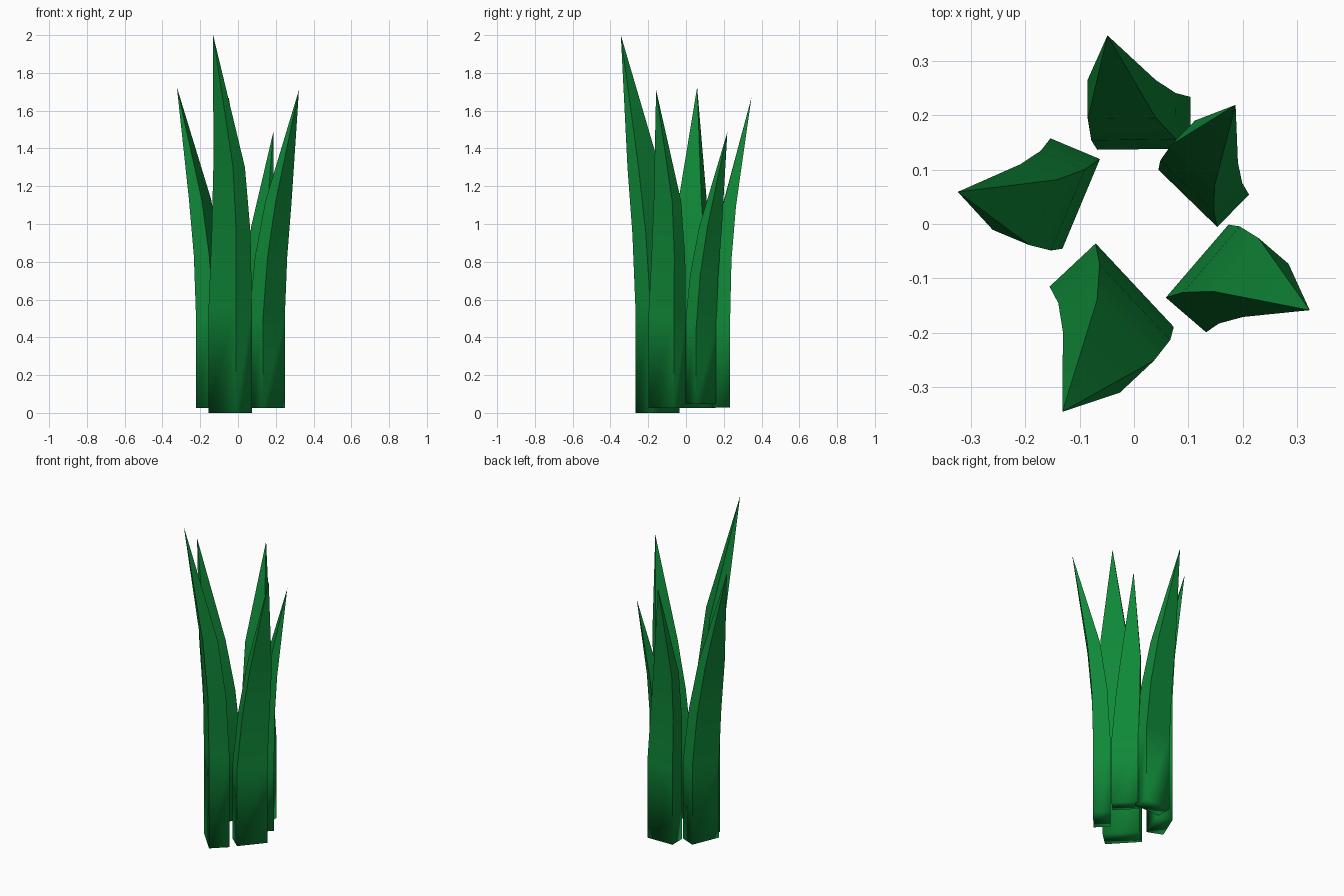
import bpy, bmesh
from math import radians

if "Cube" in bpy.data.objects:
    bpy.data.objects.remove(bpy.data.objects["Cube"])

green = bpy.data.materials.new("leaf_green")
green.diffuse_color = (0.005, 0.25, 0.04, 1)
green.use_nodes = True
green.node_tree.nodes["Principled BSDF"].inputs["Base Color"].default_value = green.diffuse_color

# Blade rings: height, outward shift, sideways shift, half thickness, half width
RINGS = [(0, 0, 0, 0.058, 0.105),
         (0.57, 0, 0, 0.058, 0.105),
         (0.95, 0.015, 0.023, 0.052, 0.095),
         (1.3, 0.054, 0.049, 0.043, 0.0765)]
TIP = (0.198, 0.079, 2.0)


def blade_mesh():
    """Rectangular blade that curves outward and tapers to a point."""
    bm = bmesh.new()
    rings = [[bm.verts.new((n + a * ht, t + b * hw, z))
              for a, b in ((-1, -1), (1, -1), (1, 1), (-1, 1))]
             for z, n, t, ht, hw in RINGS]
    tip = bm.verts.new(TIP)
    bm.faces.new(rings[0][::-1])
    for i in range(4):
        j = (i + 1) % 4
        for lo, hi in zip(rings, rings[1:]):
            bm.faces.new((lo[i], lo[j], hi[j], hi[i]))
        bm.faces.new((rings[-1][i], rings[-1][j], tip))
    # Smooth along the blade, crisp along its four long corners
    for f in bm.faces:
        f.smooth = True
    for i in range(4):
        chain = [r[i] for r in rings] + [tip]
        for a, b in zip(chain, chain[1:]):
            bm.edges.get((a, b)).smooth = False
    mesh = bpy.data.meshes.new("grass_blade")
    bm.to_mesh(mesh)
    bm.free()
    mesh.materials.append(green)
    return mesh


# Tuft: one shared blade, placed as name, x, y, facing angle, scale
mesh = blade_mesh()
for name, x, y, angle, s in [("front_blade", -0.041, -0.152, 223.1, 1.0),
                             ("left_blade", -0.1425, 0.056, 157.3, 0.85),
                             ("back_blade", 0.018, 0.185, 90.7, 0.82),
                             ("back_right_blade", 0.128, 0.077, 45.8, 0.72),
                             ("right_blade", 0.153, -0.100, -40.7, 0.842)]:
    ob = bpy.data.objects.new(name, mesh)
    bpy.context.collection.objects.link(ob)
    ob.location = (x, y, 0.165 * (1 - s))
    ob.rotation_euler.z = radians(angle)
    ob.scale = (s, s, s)
